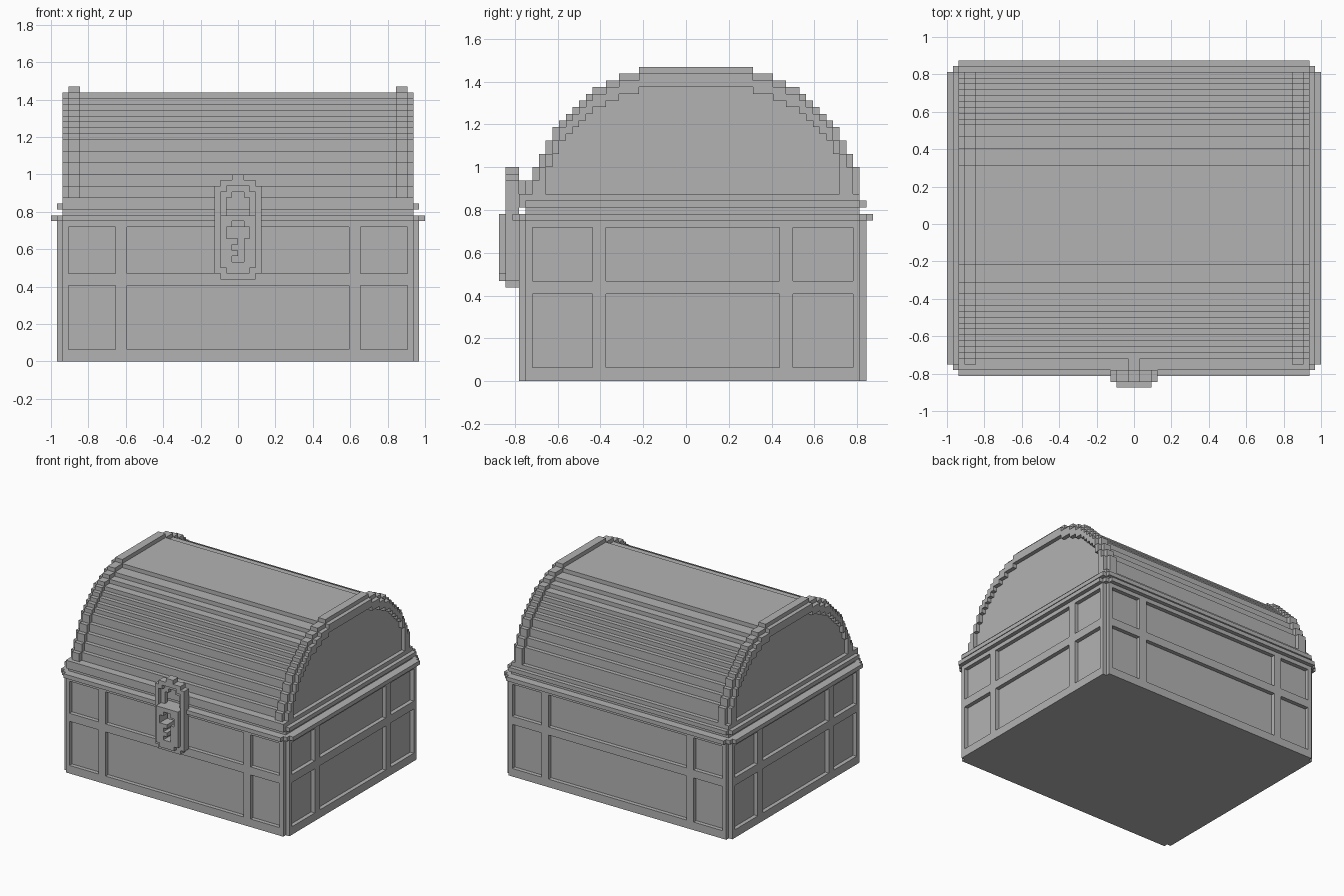
import bpy
import bmesh

if "Cube" in bpy.data.objects:
    bpy.data.objects.remove(bpy.data.objects["Cube"])

U = 2 / 64  # size of one block

grey = bpy.data.materials.new("plain_grey")
grey.use_nodes = True
grey.diffuse_color = (0.45, 0.45, 0.45, 1)
grey.node_tree.nodes["Principled BSDF"].inputs["Base Color"].default_value = (0.45, 0.45, 0.45, 1)


def rect(u0, u1, v0, v1):
    """Unit cells filling a rectangle."""
    return {(u, v) for u in range(u0, u1) for v in range(v0, v1)}


def slab(name, cells, axis, a, b):
    """Extrude a flat set of unit cells from a to b along an axis."""
    def place(u, v, w):
        return {"x": (w, u, v), "y": (u, w, v), "z": (u, v, w)}[axis]

    bm = bmesh.new()
    verts = {}

    def vert(u, v):
        if (u, v) not in verts:
            verts[u, v] = bm.verts.new([c * U for c in place(u, v, a)])
        return verts[u, v]

    for u, v in cells:
        bm.faces.new([vert(u, v), vert(u + 1, v), vert(u + 1, v + 1), vert(u, v + 1)])
    bmesh.ops.dissolve_limit(bm, angle_limit=0.01, verts=bm.verts[:], edges=bm.edges[:])
    new = bmesh.ops.extrude_face_region(bm, geom=bm.faces[:], use_keep_orig=True)["geom"]
    shift = [(q - p) * U for p, q in zip(place(0, 0, a), place(0, 0, b))]
    bmesh.ops.translate(bm, vec=shift, verts=[g for g in new if isinstance(g, bmesh.types.BMVert)])
    bmesh.ops.recalc_face_normals(bm, faces=bm.faces[:])
    mesh = bpy.data.meshes.new(name)
    bm.to_mesh(mesh)
    bm.free()
    mesh.materials.append(grey)
    obj = bpy.data.objects.new(name, mesh)
    bpy.context.collection.objects.link(obj)
    return obj


# Chest body: solid core with panelled frames on four sides
slab("body_core", rect(-30, 30, -24, 26), "z", 0, 24)


def windows(spans):
    holes = set()
    for u0, u1 in spans:
        holes |= rect(u0, u1, 2, 13) | rect(u0, u1, 15, 23)
    return holes


long_frame = rect(-30, 30, 0, 24) - windows([(-29, -21), (-19, 19), (21, 29)])
slab("front_frame", long_frame, "y", -25, -24)
slab("back_frame", long_frame, "y", 26, 27)
end_frame = rect(-24, 26, 0, 24) - windows([(-23, -14), (-12, 14), (16, 25)])
slab("left_frame", end_frame, "x", 30, 31)
slab("right_frame", end_frame, "x", -31, -30)

# Rims between body and lid
small_plan = rect(-31, 31, -24, 26) | rect(-30, 30, -25, 27)
slab("body_rim", rect(-32, 32, -24, 26) | rect(-31, 31, -25, 27) | rect(-30, 30, -26, 28), "z", 24, 25)
slab("lid_gap", rect(-30, 30, -24, 26), "z", 25, 26)
slab("lid_rim", small_plan, "z", 26, 27)
slab("lid_base", rect(-30, 30, -25, 26), "z", 27, 28)

# Stepped lid arch: front edge of each block row, from the base up
edges = [-23, -23, -22, -22, -21, -21, -20, -20, -19, -19, -18, -17, -16, -15, -14, -12, -10, -7]
arch, opening = set(), set()
for row, y in enumerate(edges):
    z = 28 + row
    arch |= rect(y, min(3 - y, 25), z, z + 1)
    if row >= 2:
        opening |= rect(max(y, -21), min(3 - y, 23), z - 2, z - 1)
trim = set(arch)
for y, z in arch:
    trim |= {(y - 1, z), (y + 1, z), (y, z + 1)}

slab("lid_planks", arch, "x", -27, 27)
for side, s in (("left", 1), ("right", -1)):
    slab(side + "_lid_trim", trim, "x", *sorted((27 * s, 29 * s)))
    slab(side + "_lid_end_band", arch - opening, "x", *sorted((29 * s, 30 * s)))

# Lock: backing, raised ring, front plate with a key-shaped cut
outline = rect(-4, 4, 15, 30) | rect(-3, 3, 14, 31) | rect(-1, 1, 31, 32)
ring_hole = rect(-3, 3, 25, 29) | rect(-2, 2, 29, 30)
hasp_hole = rect(-2, 2, 25, 28) | rect(-1, 1, 28, 29)
key = rect(-2, 2, 21, 23) | rect(-1, 1, 23, 24) | rect(0, 1, 17, 21)
key |= rect(-1, 0, 17, 18) | rect(-1, 0, 19, 20)
slab("lock_backing", outline - hasp_hole - key, "y", -26, -25)
slab("lock_ring", outline - ring_hole - key, "y", -27, -26)
slab("lock_front_plate", (rect(-3, 3, 16, 25) | rect(-2, 2, 15, 25)) - key, "y", -28, -27)
slab("lock_hasp", rect(-1, 1, 28, 30), "y", -25, -23)
